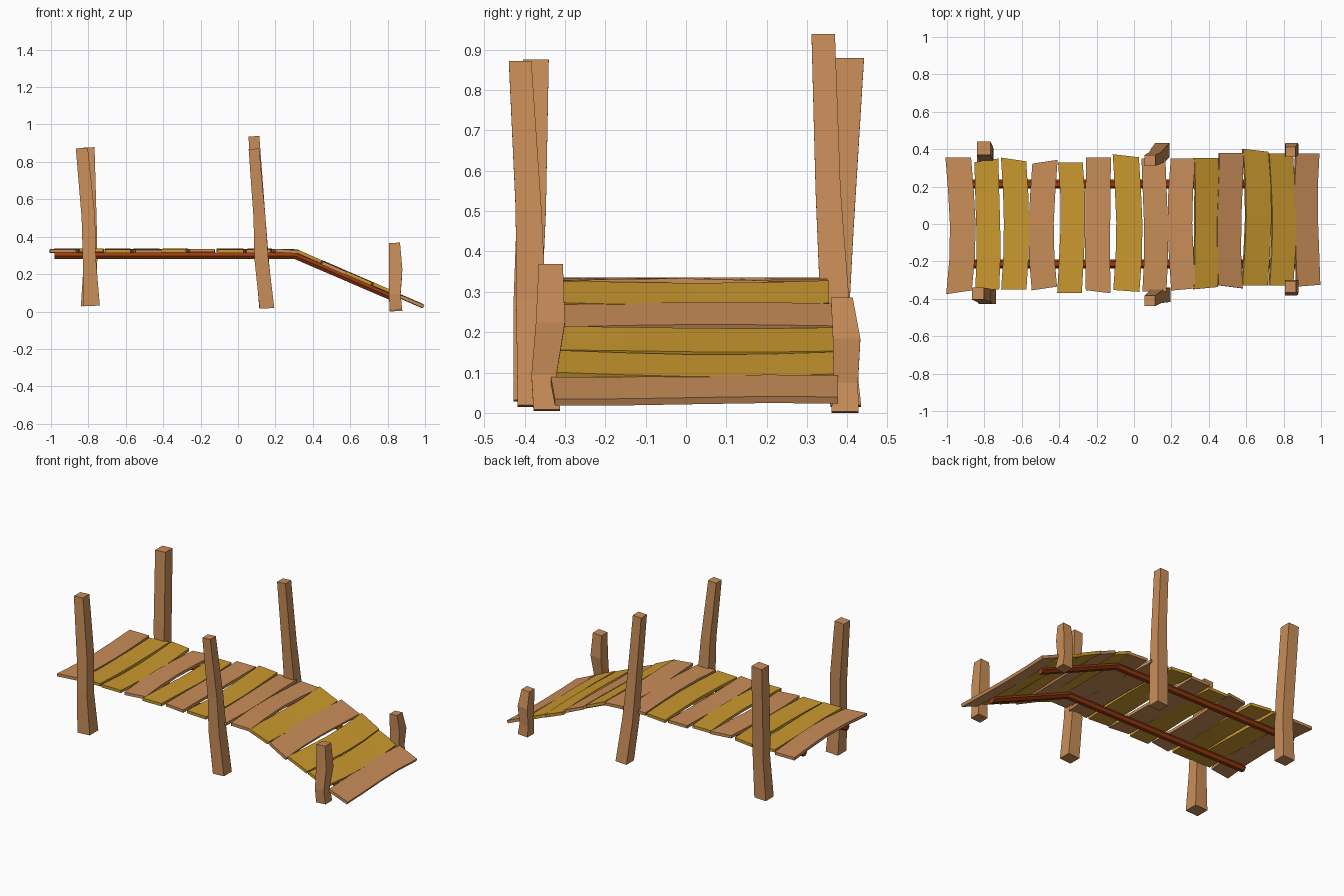
import bpy, bmesh, math
from mathutils import Vector


def material(name, rgb):
    m = bpy.data.materials.new(name)
    m.diffuse_color = (*rgb, 1.0)
    return m


BROWN = material("light brown wood", (0.59, 0.27, 0.10))
YELLOW = material("golden wood", (0.60, 0.32, 0.028))
RED = material("dark red wood", (0.32, 0.045, 0.005))


def loft(name, rings, mat):
    """Skin a list of equal-sized point rings and cap both ends."""
    bm = bmesh.new()
    loops = [[bm.verts.new(p) for p in ring] for ring in rings]
    n = len(loops[0])
    for a, b in zip(loops, loops[1:]):
        for i in range(n):
            bm.faces.new((a[i], a[(i + 1) % n], b[(i + 1) % n], b[i]))
    bm.faces.new(loops[0])
    bm.faces.new(loops[-1])
    bmesh.ops.recalc_face_normals(bm, faces=bm.faces)
    me = bpy.data.meshes.new(name)
    bm.to_mesh(me)
    bm.free()
    me.materials.append(mat)
    ob = bpy.data.objects.new(name, me)
    bpy.context.collection.objects.link(ob)
    return ob


BEND, SLOPE = 0.31, 0.434


def deck(x):
    return 0.333 - max(0.0, x - BEND) * SLOPE


# Planks: x0, x1, front y, back y, front skew, back skew, bow, golden?
planks = [
    (-0.997, -0.860, -0.365, 0.355, 0.010, 0.000, 0.018, 0),
    (-0.848, -0.720, -0.350, 0.340, 0.000, 0.010, 0.010, 1),
    (-0.705, -0.570, -0.350, 0.345, 0.000, -0.010, 0.022, 1),
    (-0.553, -0.418, -0.345, 0.333, 0.010, 0.010, -0.014, 0),
    (-0.402, -0.270, -0.368, 0.328, 0.000, 0.000, 0.014, 1),
    (-0.258, -0.125, -0.362, 0.355, -0.008, 0.000, -0.010, 0),
    (-0.105, 0.035, -0.358, 0.365, -0.005, -0.008, 0.012, 1),
    (0.047, 0.175, -0.362, 0.350, 0.000, 0.000, 0.012, 0),
    (0.190, 0.322, -0.350, 0.350, 0.006, 0.000, -0.012, 0),
    (0.325, 0.452, -0.343, 0.354, 0.006, 0.000, 0.012, 1),
    (0.452, 0.580, -0.336, 0.380, -0.008, 0.000, -0.010, 0),
    (0.590, 0.725, -0.328, 0.394, 0.000, -0.008, 0.012, 1),
    (0.732, 0.858, -0.328, 0.376, 0.000, 0.000, 0.010, 1),
    (0.866, 0.990, -0.330, 0.376, 0.005, 0.000, -0.012, 0),
]
for i, (x0, x1, ya, yb, sa, sb, bow, gold) in enumerate(planks):
    sloped = (x0 + x1) / 2 > BEND
    thick = Vector((SLOPE, 0, 1)).normalized() * 0.018 if sloped else Vector((0, 0, 0.018))
    rings = []
    for k in range(5):
        t = k / 4
        dx = bow * (math.sin(math.pi * t) - 0.4) + 0.004 * math.sin(5 * t + i)
        dz = 0.003 * math.sin(4 * t + 1.7 * i)
        ring = []
        for x, s in ((x0, -1), (x1, 1)):
            y = ya + (yb - ya) * t + s * (sa * (1 - t) + sb * t)
            ring.append(Vector((x + dx, y, deck(x + dx) + dz)))
        rings.append(ring + [ring[1] - thick, ring[0] - thick])
    loft(f"plank_{i + 1:02d}", rings, YELLOW if gold else BROWN)

# Bent support rails under the planks
for side, name in ((-1, "front_rail"), (1, "back_rail")):
    rings = []
    for x in (-0.98, BEND - 0.005, 0.865):
        rings.append([(x, side * 0.213 + 0.024 * math.cos(math.pi * j / 3),
                       deck(x) - 0.036 + 0.02 * math.sin(math.pi * j / 3)) for j in range(6)])
    loft(name, rings, RED)

# Crooked square posts: rings of (x, y, z, width)
posts = {
    "front_left_post": [(-0.782, -0.385, 0.028, 0.086), (-0.795, -0.392, 0.28, 0.070),
                        (-0.800, -0.383, 0.50, 0.072), (-0.835, -0.372, 0.872, 0.064)],
    "back_left_post": [(-0.800, 0.362, 0.028, 0.080), (-0.788, 0.370, 0.28, 0.072),
                       (-0.792, 0.378, 0.45, 0.074), (-0.803, 0.405, 0.875, 0.072)],
    "front_middle_post": [(0.155, -0.378, 0.015, 0.078), (0.125, -0.384, 0.28, 0.074),
                          (0.115, -0.390, 0.50, 0.064), (0.085, -0.411, 0.868, 0.056)],
    "back_middle_post": [(0.152, 0.396, 0.015, 0.076), (0.128, 0.368, 0.28, 0.072),
                         (0.112, 0.352, 0.55, 0.062), (0.085, 0.340, 0.935, 0.058)],
    "front_end_post": [(0.845, -0.345, 0.005, 0.066), (0.838, -0.352, 0.09, 0.062),
                       (0.843, -0.336, 0.22, 0.072), (0.836, -0.335, 0.365, 0.060)],
    "back_end_post": [(0.845, 0.394, 0.0, 0.068), (0.838, 0.396, 0.07, 0.060),
                      (0.843, 0.398, 0.18, 0.068), (0.836, 0.386, 0.282, 0.054)],
}
for name, path in posts.items():
    rings = []
    for x, y, z, w in path:
        h = w / 2
        rings.append([(x - h, y - h, z), (x + h, y - h, z + 0.004),
                      (x + h, y + h, z + 0.004), (x - h, y + h, z)])
    loft(name, rings, BROWN)
